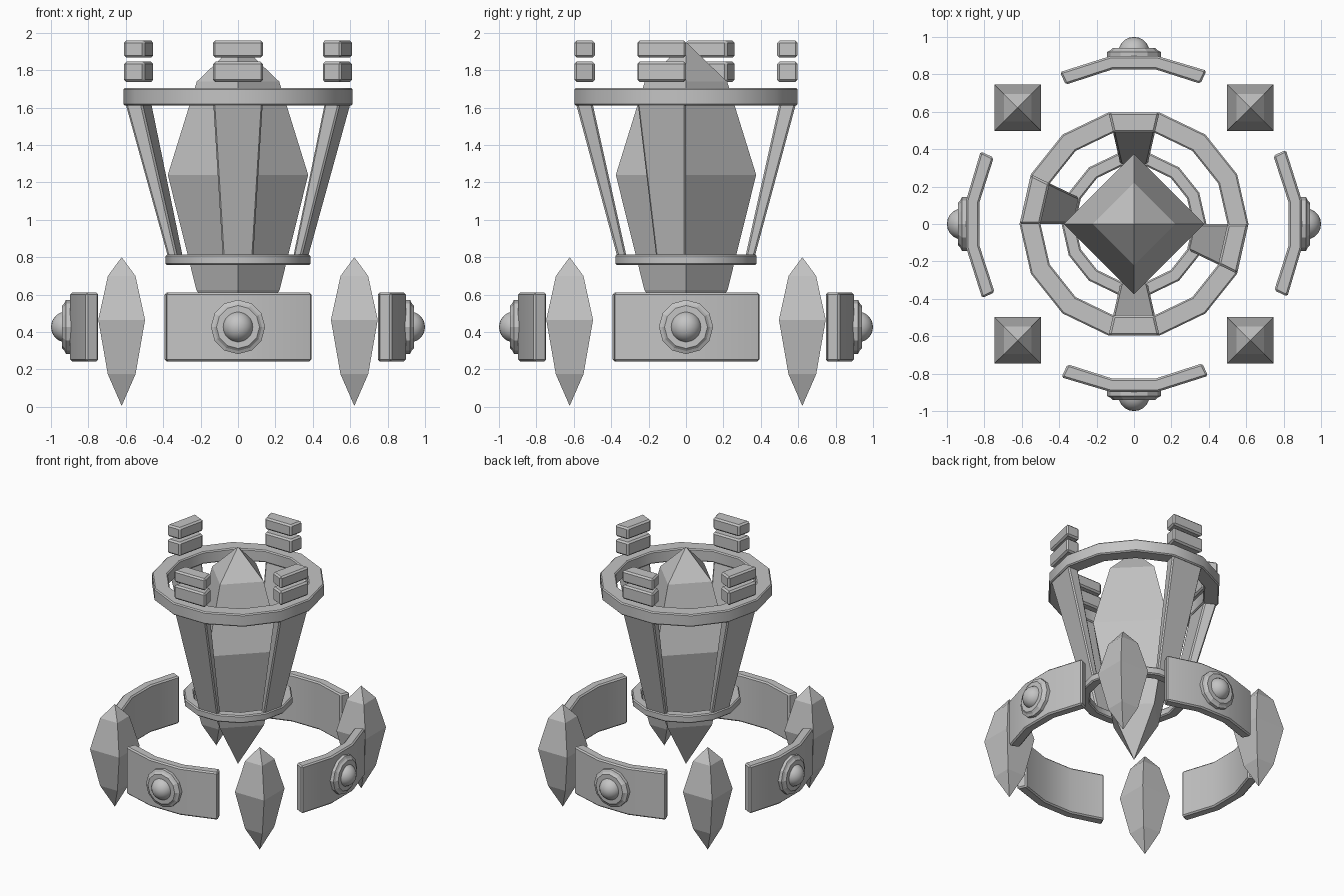
import bpy, bmesh, math
from mathutils import Matrix, Vector

if "Cube" in bpy.data.objects:
    bpy.data.objects.remove(bpy.data.objects["Cube"])

stone = bpy.data.materials.new("plain_grey")
stone.diffuse_color = (0.55, 0.55, 0.55, 1)
stone.use_nodes = True
stone.node_tree.nodes["Principled BSDF"].inputs["Base Color"].default_value = stone.diffuse_color

STEP = 2 * math.pi / 14          # the cage is fourteen-sided
QUARTERS = [i * math.pi / 2 for i in range(4)]
SLOTS = [math.pi / 2, -math.pi / 2, -STEP / 2, math.pi - STEP / 2]


def polar(r, a, z):
    return Vector((r * math.cos(a), r * math.sin(a), z))


def finish(name, bm, bevel=0.0, smooth=False):
    bmesh.ops.recalc_face_normals(bm, faces=bm.faces)
    if bevel:
        edges = [e for e in bm.edges if e.calc_face_angle(0) > math.radians(35)]
        bmesh.ops.bevel(bm, geom=edges, offset=bevel, segments=1, affect='EDGES')
    mesh = bpy.data.meshes.new(name)
    bm.to_mesh(mesh)
    bm.free()
    mesh.materials.append(stone)
    obj = bpy.data.objects.new(name, mesh)
    bpy.context.collection.objects.link(obj)
    if smooth:
        bpy.ops.object.select_all(action='DESELECT')
        obj.select_set(True)
        bpy.context.view_layer.objects.active = obj
        bpy.ops.object.shade_smooth_by_angle(angle=math.radians(30))
    return obj


def loft(sections, closed=False):
    """Skin a list of equal-sized point loops; cap the ends or close the strip."""
    bm = bmesh.new()
    rows = [[bm.verts.new(p) for p in s] for s in sections]
    n = len(rows[0])
    pairs = list(zip(rows, rows[1:]))
    if closed:
        pairs.append((rows[-1], rows[0]))
    else:
        bm.faces.new(rows[0])
        bm.faces.new(rows[-1])
    for a, b in pairs:
        for i in range(n):
            j = (i + 1) % n
            bm.faces.new((a[i], a[j], b[j], b[i]))
    return bm


def crystal(name, x, y, z, scale, turn):
    """Four-sided gem; z is its lowest point."""
    profile = [(0.105, 0.17), (0.177, 0.46), (0.104, 0.695)]
    bm = bmesh.new()
    rows = [[bm.verts.new(polar(r * scale, turn + q, h * scale)) for q in QUARTERS]
            for r, h in profile]
    tips = [bm.verts.new((0, 0, 0)), bm.verts.new((0, 0, 0.795 * scale))]
    for i in range(4):
        j = (i + 1) % 4
        for a, b in zip(rows, rows[1:]):
            bm.faces.new((a[i], a[j], b[j], b[i]))
        bm.faces.new((rows[0][j], rows[0][i], tips[0]))
        bm.faces.new((rows[-1][i], rows[-1][j], tips[1]))
    bmesh.ops.translate(bm, verts=bm.verts, vec=(x, y, z))
    finish(name, bm)


def ring(name, outer, inner, z0, z1):
    sections = [[polar(outer, k * STEP, z0), polar(outer, k * STEP, z1),
                 polar(inner, k * STEP, z1), polar(inner, k * STEP, z0)]
                for k in range(14)]
    finish(name, loft(sections, closed=True), 0.008, True)


def segment(name, a, bottom, top, bevel):
    """One side of the cage; bottom and top are (outer radius, inner radius, z)."""
    sections = [[polar(o, a - STEP / 2, z), polar(o, a + STEP / 2, z),
                 polar(i, a + STEP / 2, z), polar(i, a - STEP / 2, z)]
                for o, i, z in (bottom, top)]
    finish(name, loft(sections), bevel)


# Central crystal and the four corner crystals
crystal("central_crystal", 0, 0, 0.265, 2.12, 0)
for sx in (-1, 1):
    for sy in (-1, 1):
        crystal("corner_crystal", 0.622 * sx, 0.622 * sy, 0.005, 1.0, math.pi / 4)

# Cage rings, struts and stacked blocks
ring("upper_ring", 0.612, 0.5, 1.61, 1.705)
ring("lower_ring", 0.387, 0.315, 0.757, 0.815)
for a in SLOTS:
    segment("cage_strut", a, (0.376, 0.325, 0.80), (0.603, 0.512, 1.62), 0.01)
    segment("lower_block", a, (0.612, 0.5, 1.737), (0.612, 0.5, 1.845), 0.012)
    segment("upper_block", a, (0.612, 0.5, 1.867), (0.612, 0.5, 1.958), 0.012)

# Curved outer plates, each with a round boss and stud
outline = [(-0.388, -0.82, -0.355, -0.75), (-0.128, -0.897, -0.117, -0.826),
           (0.128, -0.897, 0.117, -0.826), (0.396, -0.812, 0.365, -0.745)]
for q in QUARTERS:
    spin = Matrix.Rotation(q, 4, 'Z')
    sections = [[(ox, oy, 0.243), (ox, oy, 0.61), (ix, iy, 0.61), (ix, iy, 0.243)]
                for ox, oy, ix, iy in outline]
    bm = loft(sections)
    bm.transform(spin)
    finish("outer_plate", bm, 0.01, True)

    disc = [(0.145, -0.88), (0.145, -0.92), (0.128, -0.928), (0.115, -0.94)]
    bm = loft([[(r * math.cos(k * math.pi / 6), y, 0.427 + r * math.sin(k * math.pi / 6))
                for k in range(12)] for r, y in disc])
    bm.transform(spin)
    finish("boss_disc", bm)

    bm = bmesh.new()
    bmesh.ops.create_uvsphere(bm, u_segments=20, v_segments=12, radius=0.083)
    bm.transform(spin @ Matrix.Translation((0, -0.917, 0.427)))
    finish("boss_stud", bm, 0, True)
